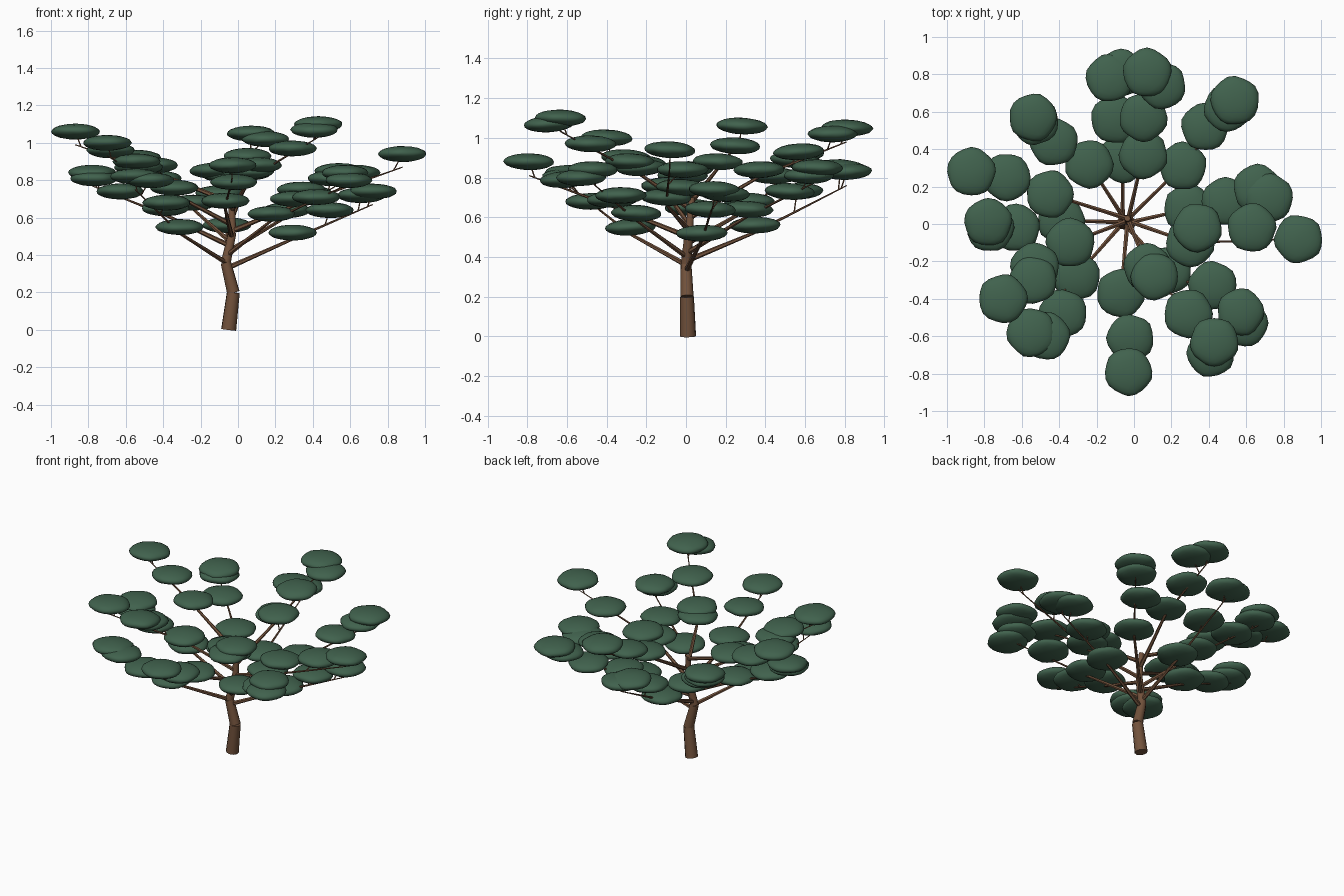
import bpy
import bmesh
import math
import random
from mathutils import Vector, Matrix

random.seed(4)
default = bpy.data.objects.get("Cube")
if default:
    bpy.data.objects.remove(default, do_unlink=True)


def make_material(name, colour):
    mat = bpy.data.materials.new(name)
    mat.use_nodes = True
    mat.diffuse_color = (*colour, 1)
    mat.node_tree.nodes["Principled BSDF"].inputs["Base Color"].default_value = (*colour, 1)
    return mat


bark = make_material("brown bark", (0.17, 0.085, 0.045))
leaf = make_material("dark green foliage", (0.052, 0.122, 0.075))


def finish(bm, name, mat, angle):
    mesh = bpy.data.meshes.new(name)
    bm.to_mesh(mesh)
    bm.free()
    mesh.materials.append(mat)
    obj = bpy.data.objects.new(name, mesh)
    bpy.context.scene.collection.objects.link(obj)
    bpy.ops.object.select_all(action="DESELECT")
    obj.select_set(True)
    bpy.context.view_layer.objects.active = obj
    bpy.ops.object.shade_smooth_by_angle(angle=math.radians(angle))
    return obj


def add_limb(bm, start, end, r_start, r_end, sides):
    """Tapered cylinder between two points."""
    axis = end - start
    turn = axis.to_track_quat("Z", "Y").to_matrix().to_4x4()
    bmesh.ops.create_cone(bm, cap_ends=True, segments=sides, radius1=r_start,
                          radius2=r_end, depth=axis.length,
                          matrix=Matrix.Translation((start + end) / 2) @ turn)


def foliage_pad(centre):
    """Flattened, slightly lumpy cushion of leaves."""
    bm = bmesh.new()
    bmesh.ops.create_icosphere(bm, subdivisions=3, radius=1)
    phase = random.uniform(0, math.tau)
    for v in bm.verts:
        around = math.atan2(v.co.y, v.co.x)
        lump = 1 + 0.03 * math.sin(5 * around + phase) * (1 - abs(v.co.z))
        v.co *= lump + random.uniform(-0.015, 0.015)
    size = random.uniform(0.125, 0.13)
    tilt = Matrix.Rotation(random.uniform(-0.06, 0.06), 4, "X")
    bm.transform(Matrix.Translation(centre) @ tilt
                 @ Matrix.Diagonal((size, size, 0.042, 1)))
    finish(bm, "foliage_pad", leaf, 60)


# Trunk: bent stack of tapered segments
trunk_points = [Vector(p) for p in ((-0.05, 0.01, 0), (-0.025, 0.005, 0.2),
                                    (-0.065, 0, 0.36), (-0.03, 0.015, 0.52),
                                    (-0.035, 0.03, 0.7))]
trunk_radii = (0.041, 0.034, 0.027, 0.021, 0.015)
bm = bmesh.new()
for i in range(len(trunk_points) - 1):
    add_limb(bm, trunk_points[i], trunk_points[i + 1],
             trunk_radii[i], trunk_radii[i + 1] + 0.001, 10)
finish(bm, "trunk", bark, 40)


def trunk_at(z):
    for a, b in zip(trunk_points, trunk_points[1:]):
        if z <= b.z:
            return a.lerp(b, (z - a.z) / (b.z - a.z))
    return trunk_points[-1]


def branch(start_z, *pads):
    """Straight main limb below the pads, with a thin twig up to each pad."""
    centres = [Vector(p) for p in pads]
    root = trunk_at(start_z)
    tip = centres[-1] - Vector((0, 0, 0.07))
    bm = bmesh.new()
    # The limb bends gently under the nearest pad, then thins towards the tip
    bend = centres[0] - Vector((0, 0, 0.035))
    add_limb(bm, root, bend, 0.014, 0.008, 6)
    add_limb(bm, bend, tip, 0.008, 0.003, 6)
    run = tip - bend
    for c in centres[1:]:
        t = (c - bend).dot(run) / run.length_squared
        foot = bend + run * max(0, min(1, t - 0.12))
        add_limb(bm, foot, c, 0.004, 0.003, 5)
    finish(bm, "branch", bark, 40)
    for c in centres:
        foliage_pad(c)


# Branches spiral up the trunk, lowest first; pads run from inner to outer
branch(0.33, (0.29, 0.08, 0.52), (0.49, 0.12, 0.64), (0.66, 0.19, 0.72), (0.72, 0.14, 0.74))
branch(0.36, (-0.31, -0.28, 0.55), (-0.38, -0.48, 0.68), (-0.47, -0.6, 0.8), (-0.55, -0.58, 0.82))
branch(0.38, (-0.06, 0.35, 0.56), (-0.1, 0.56, 0.73), (-0.13, 0.78, 0.85), (-0.07, 0.81, 0.83))
branch(0.4, (0.18, -0.25, 0.62), (0.42, -0.33, 0.71), (0.59, -0.53, 0.8), (0.57, -0.47, 0.84))
branch(0.42, (0.26, 0.31, 0.64), (0.38, 0.52, 0.73), (0.5, 0.62, 0.81), (0.54, 0.66, 0.85))
branch(0.45, (-0.39, 0.02, 0.65), (-0.63, -0.02, 0.74), (-0.77, -0.02, 0.81), (-0.78, 0.01, 0.84))
branch(0.47, (-0.24, 0.32, 0.68), (-0.43, 0.44, 0.81), (-0.53, 0.55, 0.89), (-0.54, 0.57, 0.92))
branch(0.5, (-0.07, -0.37, 0.69), (-0.02, -0.61, 0.79), (-0.03, -0.79, 0.88))
branch(0.53, (0.3, -0.1, 0.7), (0.34, -0.02, 0.75), (0.63, -0.02, 0.84), (0.88, -0.08, 0.94))
branch(0.56, (-0.34, -0.1, 0.76), (-0.53, -0.23, 0.87), (-0.54, -0.3, 0.9), (-0.7, -0.4, 1))
branch(0.6, (0.05, 0.37, 0.84), (0.05, 0.57, 0.93), (0.15, 0.74, 1.02), (0.07, 0.81, 1.05))
branch(0.64, (0.07, -0.23, 0.85), (0.11, -0.28, 0.88), (0.29, -0.48, 0.97), (0.41, -0.69, 1.07), (0.43, -0.63, 1.1))
branch(0.68, (-0.45, 0.16, 0.88), (-0.68, 0.25, 0.96), (-0.87, 0.28, 1.06))
